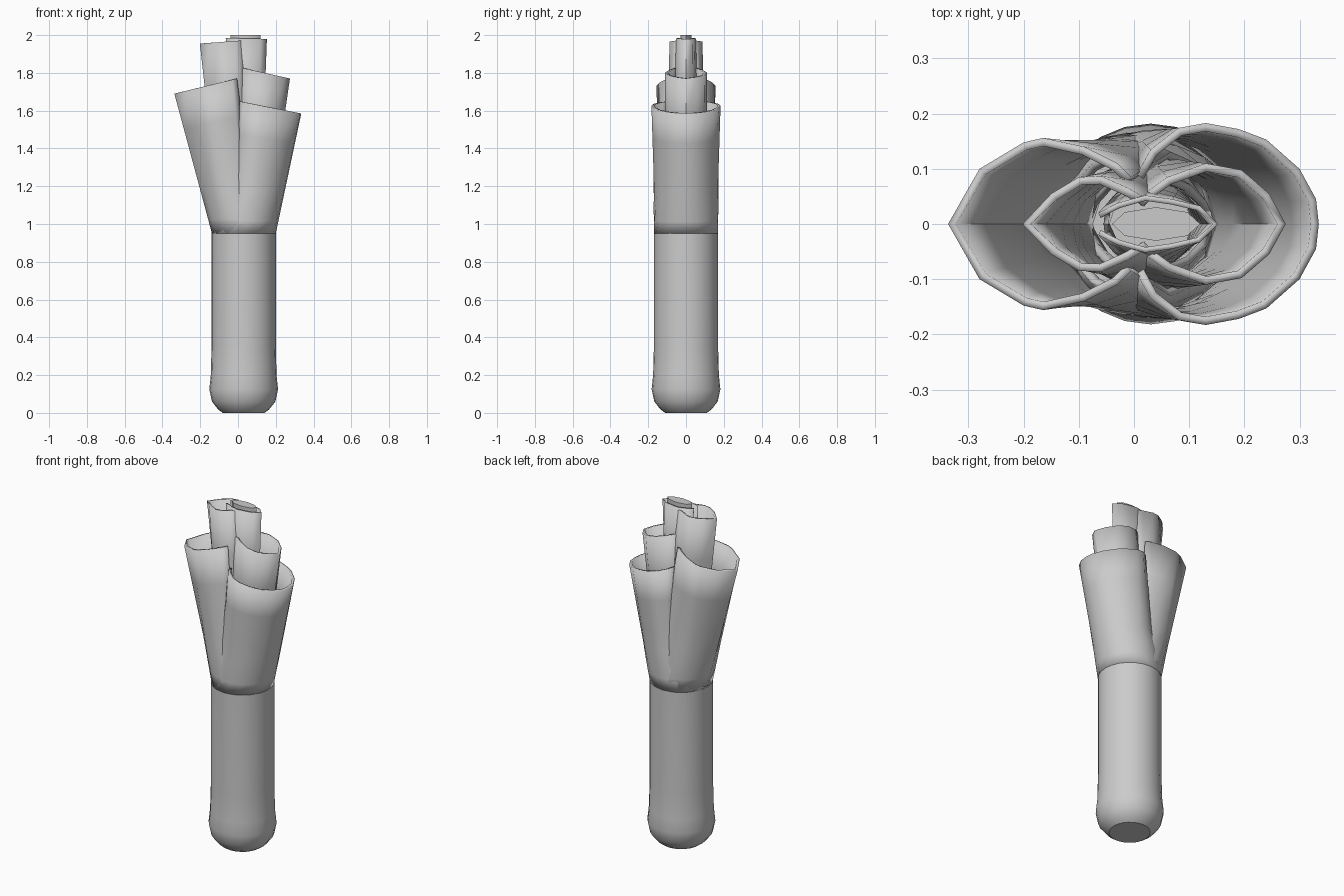
import bpy, bmesh
from math import cos, sin, radians, tau

if "Cube" in bpy.data.objects:
    bpy.data.objects.remove(bpy.data.objects["Cube"])

CX = 0.03      # axis of the shaft
Z0 = 0.95      # height where the leaves leave the shaft


def make_object(name, verts, faces):
    me = bpy.data.meshes.new(name)
    me.from_pydata(verts, [], faces)
    me.update()
    ob = bpy.data.objects.new(name, me)
    bpy.context.collection.objects.link(ob)
    bpy.ops.object.select_all(action='DESELECT')
    ob.select_set(True)
    bpy.context.view_layer.objects.active = ob
    bpy.ops.object.shade_smooth_by_angle(angle=radians(35))
    return ob


def leaf(name, side, rim, z_spine, z_edge, radius, wrap=115, thick=0.015):
    """Gutter-shaped leaf: full tube at the base, opening to the half rim outline (mirrored in y)."""
    n = len(rim)
    levels = [0, 0.1, 0.2, 0.32, 0.5, 0.75, 1]
    x_spine, x_edge = rim[0][0], rim[-1][0]
    verts = []
    for t in levels:
        w = radians(180 + (wrap - 180) * min(1, t / 0.32))
        half = []
        for i, (rx, ry) in enumerate(rim):
            a = w * i / (n - 1)
            bx, by = CX + side * radius * cos(a), radius * sin(a)
            rz = z_spine + (z_edge - z_spine) * (rx - x_spine) / (x_edge - x_spine)
            half.append((bx + (rx - bx) * t, by + (ry - by) * t, Z0 + (rz - Z0) * t))
        ring = [(x, -y, z) for x, y, z in reversed(half[1:])] + half
        verts += ring if side > 0 else ring[::-1]
    m = 2 * n - 1
    faces = [(r * m + i, r * m + i + 1, (r + 1) * m + i + 1, (r + 1) * m + i)
             for r in range(len(levels) - 1) for i in range(m - 1)]
    ob = make_object(name, verts, faces)
    sol = ob.modifiers.new("thickness", 'SOLIDIFY')
    sol.thickness = thick
    sol.offset = -1
    return ob


def lathe(name, profile, seg, sy=1.0, cx=CX):
    """Closed turned solid from (radius, z) pairs."""
    verts = [(cx + r * cos(tau * k / seg), sy * r * sin(tau * k / seg), z)
             for r, z in profile for k in range(seg)]
    faces = [(j * seg + k, j * seg + (k + 1) % seg, (j + 1) * seg + (k + 1) % seg, (j + 1) * seg + k)
             for j in range(len(profile) - 1) for k in range(seg)]
    last = (len(profile) - 1) * seg
    faces += [tuple(range(seg))[::-1], tuple(range(last, last + seg))]
    return make_object(name, verts, faces)


# White shaft with rounded bulb
lathe("shaft", [(0.11, 0.0), (0.135, 0.018), (0.168, 0.06), (0.182, 0.125),
                (0.174, 0.2), (0.17, 0.35), (0.17, Z0)], 24)

# Outer pair of leaves
leaf("outer_right_leaf", 1,
     [(0.335, 0), (0.33, 0.045), (0.30, 0.1), (0.24, 0.153), (0.19, 0.172), (0.13, 0.183),
      (0.08, 0.174), (0.03, 0.135), (0.005, 0.09)], 1.585, 1.65, 0.17)
leaf("outer_left_leaf", -1,
     [(-0.337, 0), (-0.28, 0.1), (-0.2, 0.148), (-0.165, 0.156), (-0.09, 0.14),
      (-0.03, 0.11), (-0.005, 0.085)], 1.69, 1.77, 0.168)

# Inner pair of leaves
leaf("inner_right_leaf", 1,
     [(0.275, 0), (0.245, 0.055), (0.195, 0.098), (0.13, 0.11), (0.06, 0.085),
      (0.005, 0.045)], 1.77, 1.83, 0.125)
leaf("inner_left_leaf", -1,
     [(-0.202, 0), (-0.15, 0.055), (-0.1, 0.085), (-0.06, 0.087), (-0.01, 0.065),
      (0.025, 0.045)], 1.955, 1.972, 0.12)

# Heart of the plant
leaf("heart_leaf", 1,
     [(0.153, 0), (0.12, 0.033), (0.07, 0.045), (0.02, 0.052), (-0.03, 0.038), (-0.065, 0.02)],
     1.98, 1.985, 0.085, 125, 0.01)
lathe("heart_core", [(0.05, Z0), (0.08, 2.0)], 8, 0.38, 0.04)
